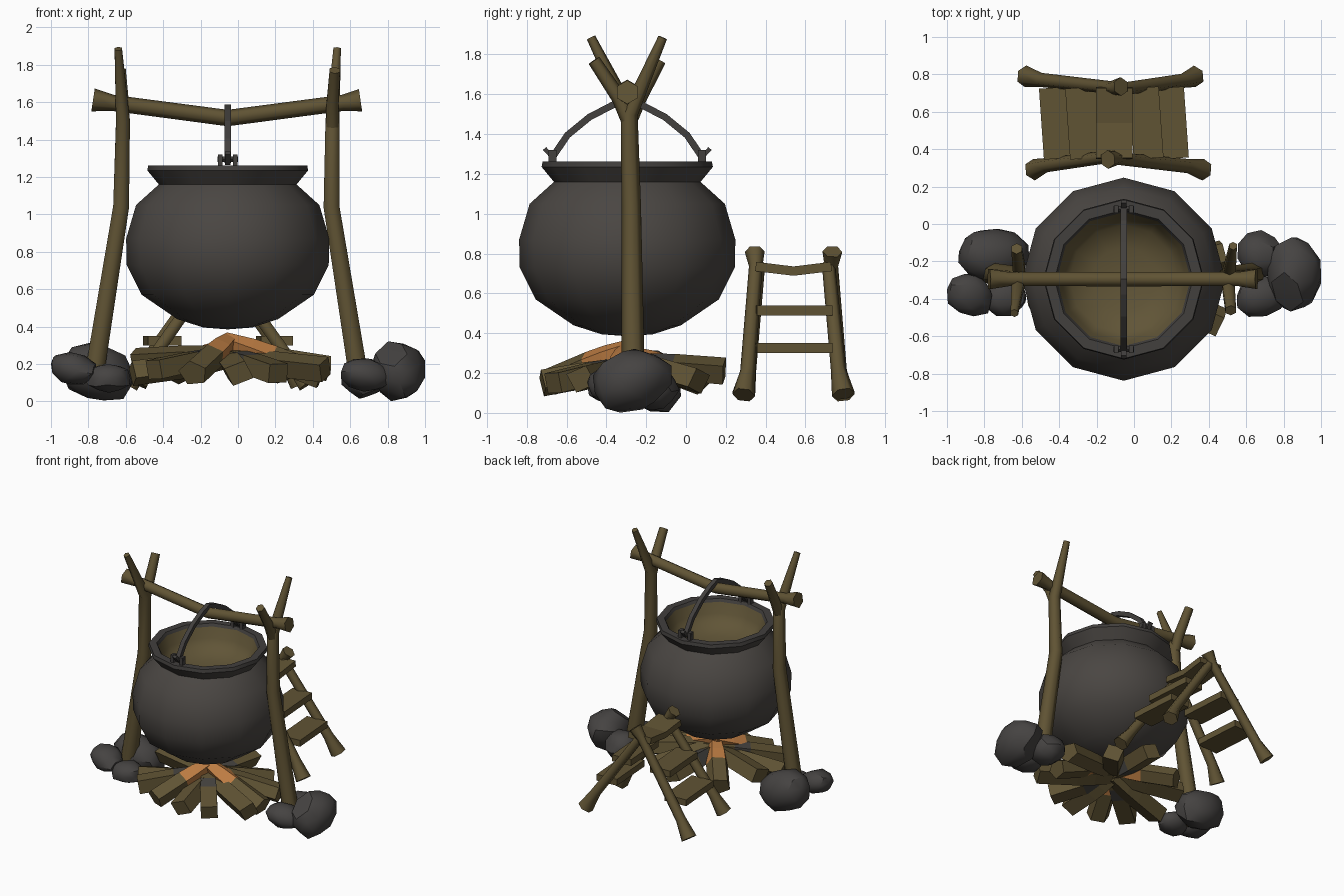
import bpy, bmesh, math, random
from mathutils import Vector, Matrix, Euler

if "Cube" in bpy.data.objects:
    bpy.data.objects.remove(bpy.data.objects["Cube"])

random.seed(4)

def mat(name, r, g, b):
    m = bpy.data.materials.new(name)
    m.diffuse_color = (r, g, b, 1)
    m.use_nodes = True
    m.node_tree.nodes["Principled BSDF"].inputs["Base Color"].default_value = m.diffuse_color
    return m

WOOD = mat("wood", 0.117, 0.087, 0.034)
IRON = mat("iron", 0.068, 0.061, 0.055)
DARK = mat("dark_iron", 0.054, 0.050, 0.047)
STONE = mat("stone", 0.060, 0.056, 0.054)
SOUP = mat("pot_inside", 0.118, 0.090, 0.038)
CHAR = mat("charcoal", 0.062, 0.058, 0.052)
EMBER = mat("ember", 0.50, 0.20, 0.055)

def finish(bm, name, mats, smooth=None):
    bmesh.ops.recalc_face_normals(bm, faces=bm.faces)
    me = bpy.data.meshes.new(name)
    for f in bm.faces:
        f.smooth = smooth is not None
    bm.to_mesh(me)
    bm.free()
    if smooth is not None:
        me.set_sharp_from_angle(angle=math.radians(smooth))
    for m in mats:
        me.materials.append(m)
    ob = bpy.data.objects.new(name, me)
    bpy.context.collection.objects.link(ob)
    return ob

def tube(name, pts, radii, sides=6, mats=(WOOD,), segs=None, ref=(0, 1, 0), turn=0.0, flat=1.0, smooth=None):
    """Capped tube along a path; segs gives a material index per segment."""
    bm = bmesh.new()
    pts = [Vector(p) for p in pts]
    rings = []
    for i, p in enumerate(pts):
        t = (pts[min(i + 1, len(pts) - 1)] - pts[max(i - 1, 0)]).normalized()
        u = Vector(ref)
        u = (u - t * u.dot(t)).normalized()
        v = t.cross(u)
        angs = [turn + 2 * math.pi * k / sides for k in range(sides)]
        rings.append([bm.verts.new(p + (u * math.cos(a) * flat + v * math.sin(a)) * radii[i]) for a in angs])
    for i in range(len(rings) - 1):
        for k in range(sides):
            n = (k + 1) % sides
            f = bm.faces.new((rings[i][k], rings[i][n], rings[i + 1][n], rings[i + 1][k]))
            f.material_index = segs[i] if segs else 0
    for ring, s in ((rings[0], 0), (rings[-1], -1)):
        bm.faces.new(ring).material_index = segs[s] if segs else 0
    return finish(bm, name, mats, smooth)

def box(name, c, size, m, rot=(0, 0, 0)):
    bm = bmesh.new()
    M = Matrix.Translation(c) @ Euler(rot).to_matrix().to_4x4() @ Matrix.Diagonal((*size, 1))
    bmesh.ops.create_cube(bm, size=1, matrix=M)
    return finish(bm, name, [m])

CX, CY = -0.055, -0.295

# Cauldron: lathed profile (radius, height, material of the band above)
def cauldron():
    prof = [(0.13, 0.395, 0), (0.27, 0.44, 0), (0.46, 0.57, 0), (0.54, 0.73, 0), (0.543, 0.87, 0),
            (0.49, 1.05, 0), (0.368, 1.16, 0), (0.43, 1.235, 1), (0.425, 1.262, 1), (0.37, 1.262, 1),
            (0.358, 1.24, 2), (0.335, 1.16, 2), (0.29, 1.10, 2), (0.17, 1.06, 2)]
    n = 12
    bm = bmesh.new()
    rings = [[bm.verts.new((CX + r * math.cos(2 * math.pi * k / n), CY + r * math.sin(2 * math.pi * k / n), z))
              for k in range(n)] for r, z, _ in prof]
    for i in range(len(prof) - 1):
        for k in range(n):
            j = (k + 1) % n
            f = bm.faces.new((rings[i][k], rings[i][j], rings[i + 1][j], rings[i + 1][k]))
            f.material_index = prof[i][2]
    for ring, z, mi in ((rings[0], 0.385, 0), (rings[-1], 1.05, 2)):
        c = bm.verts.new((CX, CY, z))
        for k in range(n):
            bm.faces.new((ring[k], ring[(k + 1) % n], c)).material_index = mi
    finish(bm, "cauldron", [IRON, DARK, SOUP], 48)
cauldron()

# Bail handle looped over the crossbar
half = [(0.375, 1.285), (0.30, 1.395), (0.19, 1.485), (0.075, 1.545)]
arc = [(CX, CY - d, z) for d, z in half] + [(CX, CY, 1.57)] + [(CX, CY + d, z) for d, z in reversed(half)]
tube("bail_handle", arc, [0.024] * len(arc), 4, (DARK,), ref=(1, 0, 0), turn=math.pi / 4)

# Handle brackets on the rim
for s in (-1, 1):
    y = CY + s * 0.375
    for dx in (-0.04, 0.04):
        box("handle_lug", (CX + dx, y, 1.285), (0.026, 0.04, 0.07), DARK)
    box("handle_pin", (CX, y, 1.295), (0.11, 0.022, 0.022), DARK, (math.pi / 4, 0, 0))
    box("handle_curl", (CX, y + s * 0.015, 1.3), (0.03, 0.022, 0.075), DARK, (-s * 0.75, 0, 0))

# Forked posts: the short fork leans opposite to the tall one
for bx, mx, ux, tx, s in ((-0.775, -0.625, -0.615, -0.64, -1), (0.65, 0.5, 0.505, 0.53, 1)):
    tall_y = -0.297 + s * 0.18
    short_y = -0.297 - s * 0.165
    tube("forked_post", [(bx, -0.265, 0.1), (mx, -0.275, 1.04), (ux, -0.285, 1.5), (tx, tall_y, 1.885)],
         [0.06, 0.049, 0.043, 0.023], smooth=62)
    tube("post_fork", [(ux, -0.285, 1.46), (ux, -0.285 - s * 0.05, 1.58), ((ux + tx) / 2, short_y, 1.77)],
         [0.038, 0.038, 0.032], smooth=62)

# Sagging crossbar with flared ends
tube("crossbar", [(-0.775, CY, 1.612), (-0.67, CY, 1.596), (CX, CY, 1.515), (0.56, CY, 1.596), (0.655, CY, 1.61)],
     [0.062, 0.043, 0.044, 0.043, 0.06], turn=math.pi / 6, smooth=62)

# Rocks round the post feet: centre, half sizes, rotation
rocks = [((-0.755, -0.16, 0.155), (0.20, 0.145, 0.155), (0.2, 0.35, 0)),
         ((-0.88, -0.38, 0.175), (0.135, 0.115, 0.085), (0, 0.2, -0.5)),
         ((-0.69, -0.39, 0.125), (0.125, 0.105, 0.08), (0, 0, 0.3)),
         ((0.855, -0.27, 0.165), (0.145, 0.205, 0.15), (0.35, 0.1, 0.1)),
         ((0.67, -0.165, 0.13), (0.12, 0.13, 0.11), (0, 0.2, 0.5)),
         ((0.685, -0.385, 0.14), (0.15, 0.11, 0.085), (0, 0.15, 0.2))]
for c, size, rot in rocks:
    bm = bmesh.new()
    bmesh.ops.create_icosphere(bm, subdivisions=2, radius=1)
    for v in bm.verts:
        v.co *= random.uniform(0.92, 1.08)
    bm.transform(Matrix.Translation(c) @ Euler(rot).to_matrix().to_4x4() @ Matrix.Diagonal((*size, 1)))
    for v in bm.verts:
        v.co.z = max(v.co.z, 0)
        v.co.x = max(-1, min(1, v.co.x))
    finish(bm, "rock", [STONE], 35)

# Campfire logs: angle, reach, end height, tip height, kind (0 wood, 1 charred, 2 ember), sides
PATTERN = ((0, 0, 0), (0, 1, 0), (0, 2, 2))
logs = [(-24, 0.57, 0.17, 0.23, 0, 4), (14, 0.55, 0.18, 0.27, 0, 5), (50, 0.47, 0.16, 0.27, 0, 4),
        (84, 0.49, 0.21, 0.25, 1, 4), (128, 0.46, 0.16, 0.30, 2, 5), (163, 0.52, 0.22, 0.25, 0, 4),
        (192, 0.52, 0.15, 0.22, 0, 4), (218, 0.50, 0.17, 0.26, 1, 4), (245, 0.44, 0.15, 0.33, 2, 5),
        (278, 0.43, 0.15, 0.23, 0, 4), (306, 0.46, 0.15, 0.25, 1, 4), (-4, 0.50, 0.13, 0.33, 2, 5)]
for i, (deg, reach, z0, z1, kind, sides) in enumerate(logs):
    a = math.radians(deg)
    end = Vector((CX + reach * math.cos(a), CY + reach * math.sin(a), z0))
    tip = Vector((CX - 0.02 * math.cos(a), CY - 0.02 * math.sin(a), z1))
    pts = [end.lerp(tip, t) for t in (0, 0.5, 0.72, 1)]
    tube("fire_log", pts, [0.085, 0.083, 0.075, 0.05], sides, (WOOD, CHAR, EMBER),
         PATTERN[kind], ref=(0, 0, 1), turn=0.35 + 0.4 * (i % 3), flat=0.85)

# Step stool behind the fire: two crossed leg pairs, half-turn symmetric
SX, SY = -0.105, 0.54
for s in (-1, 1):
    def P(dx, dy, z):
        return (SX + s * dx, SY + s * dy, z)
    # long leg passes the crossing, short leg stops at it
    tube("stool_long_leg", [P(0.475, -0.25, 0.09), P(0.39, -0.23, 0.21), P(0.02, -0.19, 0.735), P(-0.035, -0.195, 0.81)],
         [0.058, 0.038, 0.034, 0.05], smooth=62)
    tube("stool_short_leg", [P(-0.43, -0.25, 0.095), P(-0.36, -0.225, 0.22), P(0.01, -0.175, 0.75)],
         [0.058, 0.038, 0.033], smooth=62)

# Stool treads on both slopes
for x, z, w in ((-0.405, 0.325, 0.18), (0.195, 0.325, 0.17), (-0.27, 0.515, 0.17), (0.065, 0.515, 0.16)):
    box("stool_tread", (x, SY, z), (w, 0.38, 0.05), WOOD, (0, 0, 0.07))
tube("stool_top_tread", [(-0.105, SY - 0.19, 0.735), (-0.105, SY, 0.712), (-0.105, SY + 0.19, 0.735)],
     [0.033] * 3, 4, ref=(1, 0, 0), turn=math.pi / 4, flat=4.2)
